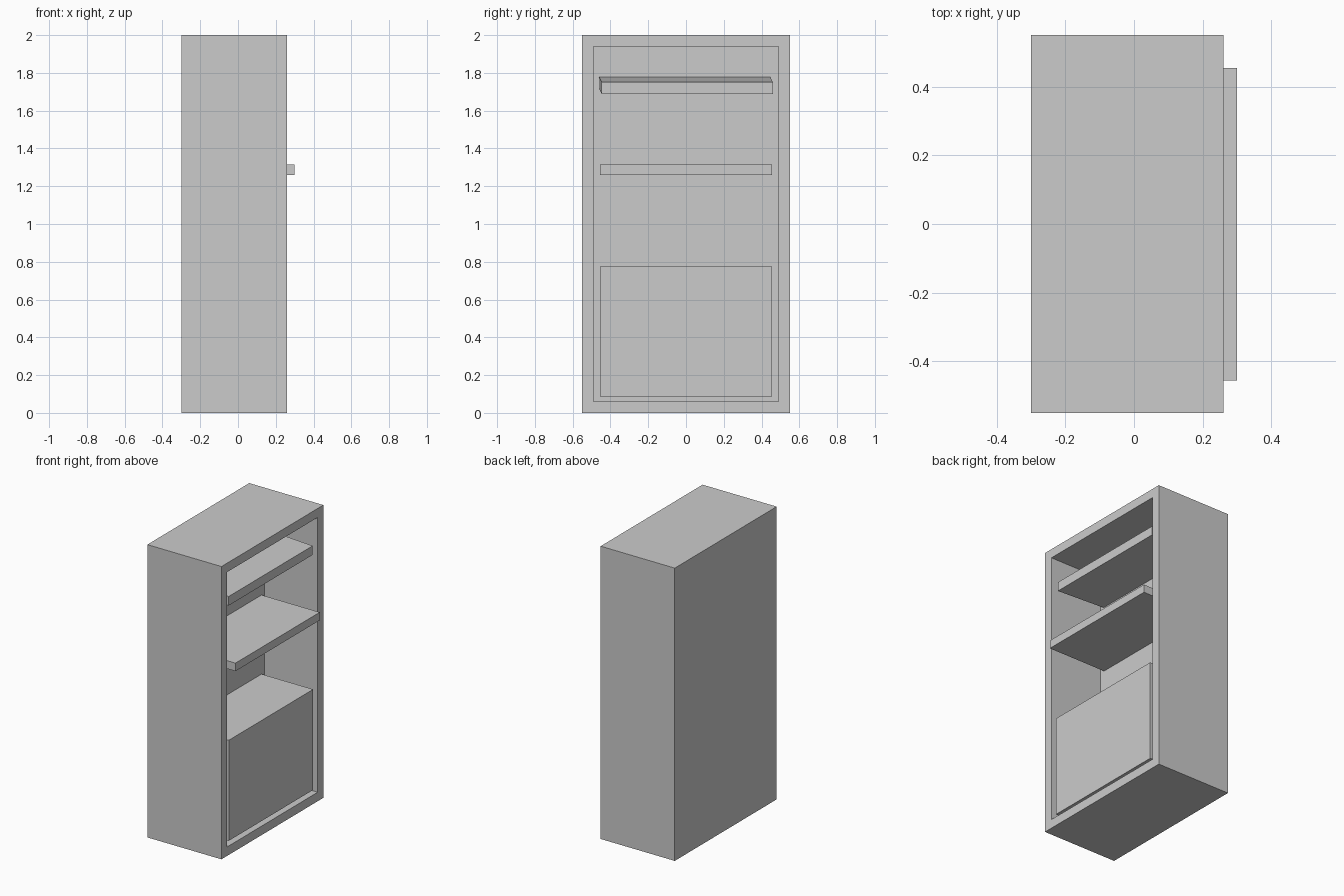
import bpy, bmesh

if "Cube" in bpy.data.objects:
    bpy.data.objects.remove(bpy.data.objects["Cube"])

BACK = -0.14  # inner back wall of the recess


def finish(bm, name):
    bmesh.ops.recalc_face_normals(bm, faces=bm.faces)
    mesh = bpy.data.meshes.new(name)
    bm.to_mesh(mesh)
    bm.free()
    obj = bpy.data.objects.new(name, mesh)
    bpy.context.collection.objects.link(obj)
    return obj


def box_bm(x0, x1, y0, y1, z0, z1):
    bm = bmesh.new()
    bmesh.ops.create_cube(bm, size=1)
    for v in bm.verts:
        v.co.x = x1 if v.co.x > 0 else x0
        v.co.y = y1 if v.co.y > 0 else y0
        v.co.z = z1 if v.co.z > 0 else z0
    return bm


# Cabinet case: a box whose open side (+x) is inset and pushed inwards
bm = box_bm(-0.30, 0.26, -0.55, 0.55, 0, 2)
bm.normal_update()
opening = max(bm.faces, key=lambda f: f.normal.x)
bmesh.ops.inset_region(bm, faces=[opening], thickness=0.087)
pushed = bmesh.ops.extrude_face_region(bm, geom=[opening])["geom"]
bmesh.ops.delete(bm, geom=[opening], context='FACES_ONLY')
for v in pushed:
    if isinstance(v, bmesh.types.BMVert):
        v.co.x = BACK
finish(bm, "cabinet_case")

# Lower compartment block, almost flush with the frame
finish(box_bm(BACK, 0.25, -0.456, 0.454, 0.088, 0.775), "lower_compartment")

# Middle shelf, pulled out past the frame
finish(box_bm(BACK, 0.30, -0.456, 0.454, 1.26, 1.315), "middle_shelf")

# Top shelf, sagging towards the front and slightly askew
bm = box_bm(BACK, 0.242, -0.461, 0.446, 1.717, 1.779)
for v in bm.verts:
    if v.co.x > 0:
        v.co.y += 0.014
        v.co.z -= 0.028
finish(bm, "top_shelf")
